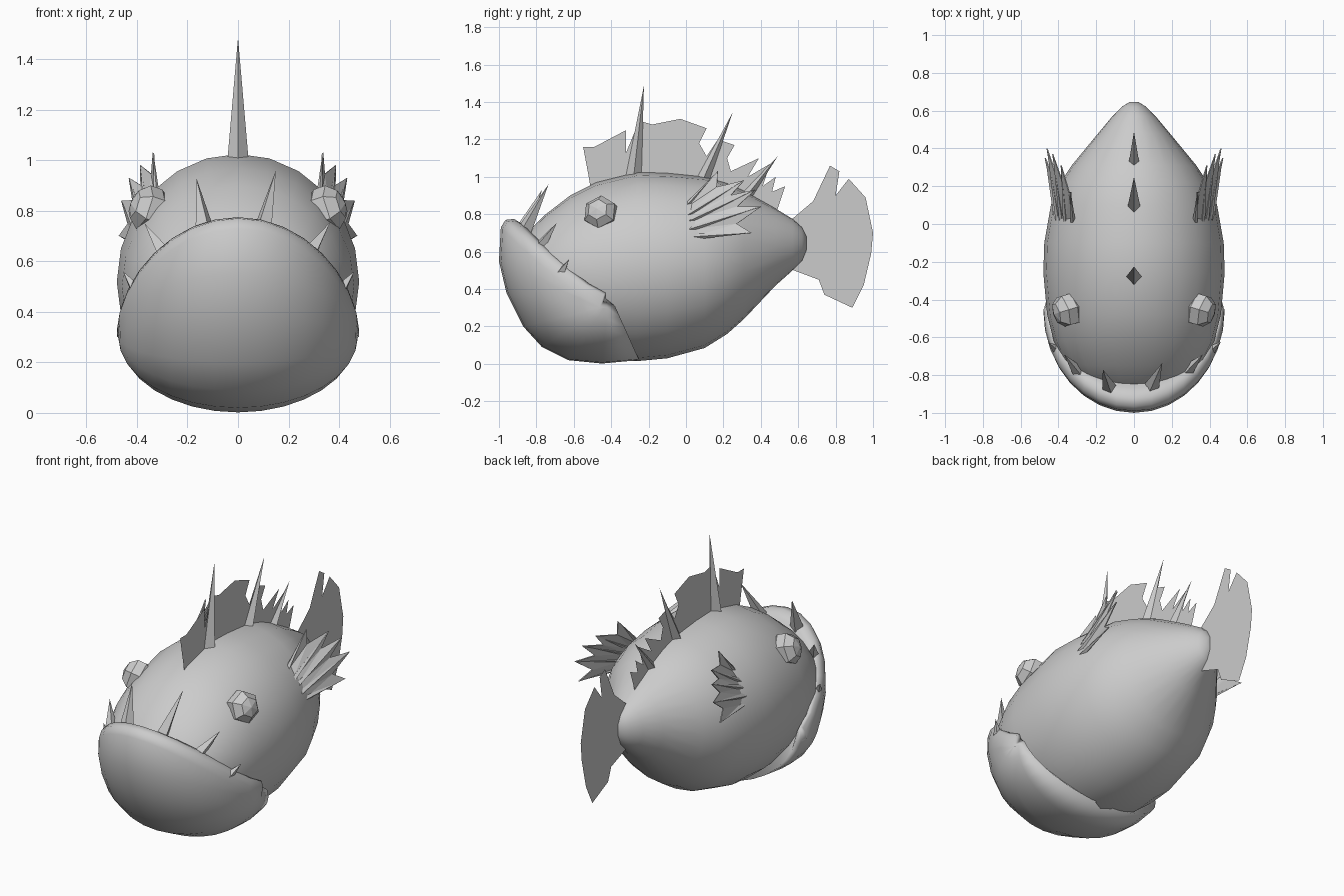
import bpy, bmesh, math
from mathutils import Vector

if "Cube" in bpy.data.objects:
    bpy.data.objects.remove(bpy.data.objects["Cube"])


def make(name, verts, faces, smooth=False, solid=0):
    me = bpy.data.meshes.new(name)
    me.from_pydata(verts, [], faces)
    bm = bmesh.new()
    bm.from_mesh(me)
    bmesh.ops.remove_doubles(bm, verts=bm.verts, dist=0.0005)
    bmesh.ops.recalc_face_normals(bm, faces=bm.faces)
    bm.to_mesh(me)
    bm.free()
    ob = bpy.data.objects.new(name, me)
    bpy.context.collection.objects.link(ob)
    for p in me.polygons:
        p.use_smooth = smooth
    if solid:
        m = ob.modifiers.new("thickness", 'SOLIDIFY')
        m.thickness = solid
        m.offset = 0
    return ob


def spike(name, base, tip, r, sides=4):
    """Pointed pyramid from base to tip."""
    base, tip = Vector(base), Vector(tip)
    rot = (tip - base).to_track_quat('Z', 'Y')
    ring = [base + rot @ Vector((r * math.cos(2 * math.pi * i / sides),
                                 r * math.sin(2 * math.pi * i / sides), 0)) for i in range(sides)]
    faces = [(i, (i + 1) % sides, sides) for i in range(sides)] + [tuple(range(sides))[::-1]]
    return make(name, ring + [tip], faces)


# Body: oval rings along y (y, bottom, top, half width)
rings = [(-.90, .45, .62, .12), (-.85, .30, .70, .27), (-.75, .20, .80, .36),
         (-.62, .10, .90, .425), (-.48, .03, .97, .46), (-.26, .015, 1.025, .48),
         (-.10, .03, 1.02, .475), (.10, .085, 1.0, .44), (.22, .16, .965, .39),
         (.31, .24, .925, .33), (.48, .42, .83, .19), (.57, .50, .775, .115),
         (.62, .55, .73, .065), (.645, .61, .68, .025)]
N = 24
verts, faces = [], []
for y, zb, zt, w in rings:
    for i in range(N):
        a = 2 * math.pi * i / N
        verts.append((w * math.sin(a), y, (zb + zt) / 2 + (zt - zb) / 2 * math.cos(a)))
for k in range(len(rings) - 1):
    for i in range(N):
        j = (i + 1) % N
        faces.append((k * N + i, k * N + j, k * N + N + j, k * N + N + i))
faces += [tuple(range(N)), tuple(range((len(rings) - 1) * N, len(rings) * N))]
make("body", verts, faces, True)

# Jaw: arcs from mouth corner to corner through each point of the chin profile
#       (middle y, middle z, corner y, corner z, corner half width)
chin = [(-.84, .69, -.43, .35, .44), (-.87, .745, -.43, .38, .455), (-.92, .775, -.44, .37, .47),
        (-.965, .77, -.45, .34, .478), (-.99, .73, -.46, .31, .48), (-1.0, .55, -.46, .30, .478),
        (-.96, .38, -.46, .30, .476), (-.87, .20, -.46, .30, .475), (-.77, .09, -.45, .30, .475),
        (-.63, .02, -.44, .30, .474), (-.45, .002, -.42, .30, .468), (-.25, .02, -.38, .31, .46)]
M = 16
verts, faces = [], []
for my, mz, cy, cz, w in chin:
    for i in range(M + 1):
        t = math.pi * i / M
        s = max(math.sin(t), 0)
        sz = s ** 1.25 if mz > .6 else s
        verts.append((w * math.cos(t), cy + (my - cy) * s, cz + (mz - cz) * sz))
for k in range(len(chin)):
    n = (k + 1) % len(chin)
    for i in range(M):
        faces.append((k * (M + 1) + i, k * (M + 1) + i + 1, n * (M + 1) + i + 1, n * (M + 1) + i))
for i in (0, M):
    faces.append(tuple(k * (M + 1) + i for k in range(len(chin))))
make("lower_jaw", verts, faces, True)

# Teeth: slightly uneven left and right
teeth = [((-.13, -.87, .72), (-.165, -.77, .93)), ((.095, -.86, .72), (.15, -.735, .96)),
         ((-.28, -.80, .61), (-.37, -.69, .75)), ((.27, -.79, .61), (.365, -.69, .755)),
         ((-.38, -.69, .45), (-.455, -.625, .56)), ((.38, -.69, .45), (.46, -.625, .56))]
for i, (b, t) in enumerate(teeth):
    spike(f"tooth_{i}", b, t, .04)

# Back spines
for i, (y, z, ty, tz, r) in enumerate([(-.28, 1.0, -.225, 1.487, .042),
                                       (.08, .96, .25, 1.345, .036), (.31, .88, .49, 1.11, .03)]):
    spike(f"back_spine_{i}", (0, y, z), (0, ty, tz), r)


# Flat fins on the centre plane
def flat_fin(name, outline):
    return make(name, [(0, y, z) for y, z in outline], [tuple(range(len(outline)))])


flat_fin("dorsal_fin", [(-.51, .94), (-.52, 1.0), (-.55, 1.16), (-.49, 1.16), (-.32, 1.25), (-.32, 1.13),
                        (-.25, 1.30), (-.18, 1.28), (-.03, 1.31), (.11, 1.26), (.07, 1.18),
                        (.11, 1.11), (.17, 1.20), (.26, 1.17), (.22, 1.10), (.24, 1.03), (.39, 1.10),
                        (.33, 1.0), (.45, 1.07), (.41, .95), (.48, 1.0), (.46, .92), (.53, .95),
                        (.48, .80), (.3, .86), (0, .95), (-.3, .97)])
flat_fin("tail_fin", [(.55, .76), (.68, .87), (.77, 1.06), (.82, 1.03), (.80, .90), (.87, .99),
                      (.96, .89), (1.0, .70), (.99, .59), (.95, .42), (.89, .30), (.74, .37),
                      (.71, .45), (.55, .51)])

# Side fins and eyes, mirrored
roots = [(.32, -.02, .82), (.36, .0, .79), (.38, .01, .76), (.40, .02, .72), (.41, .04, .68)]
tips = [(.335, .17, 1.03), (.385, .31, .98), (.43, .37, .93), (.46, .40, .84), (.47, .35, .70)]
for side, tag in ((1, "left"), (-1, "right")):
    R = [Vector((side * x, y, z)) for x, y, z in roots]
    T = [Vector((side * x, y, z)) for x, y, z in tips]
    for i in range(5):
        spike(f"{tag}_fin_ray_{i}", R[i], T[i], .016)
    for i in range(4):
        notch = (R[i] + R[i + 1]) * .15 + (T[i] + T[i + 1]) * .35 + Vector((-side * .012, 0, 0))
        make(f"{tag}_fin_web_{i}", [R[i], T[i], notch, T[i + 1], R[i + 1]],
             [(0, 1, 2), (0, 2, 4), (2, 3, 4)], solid=.006)
    bpy.ops.mesh.primitive_uv_sphere_add(segments=6, ring_count=5, radius=.097,
                                         location=(side * .35, -.455, .805))
    eye = bpy.context.object
    eye.name = f"{tag}_eye"
    eye.scale = (1, 1, .85)
    eye.rotation_euler = Vector((side, -.3, .35)).to_track_quat('Z', 'Y').to_euler()
